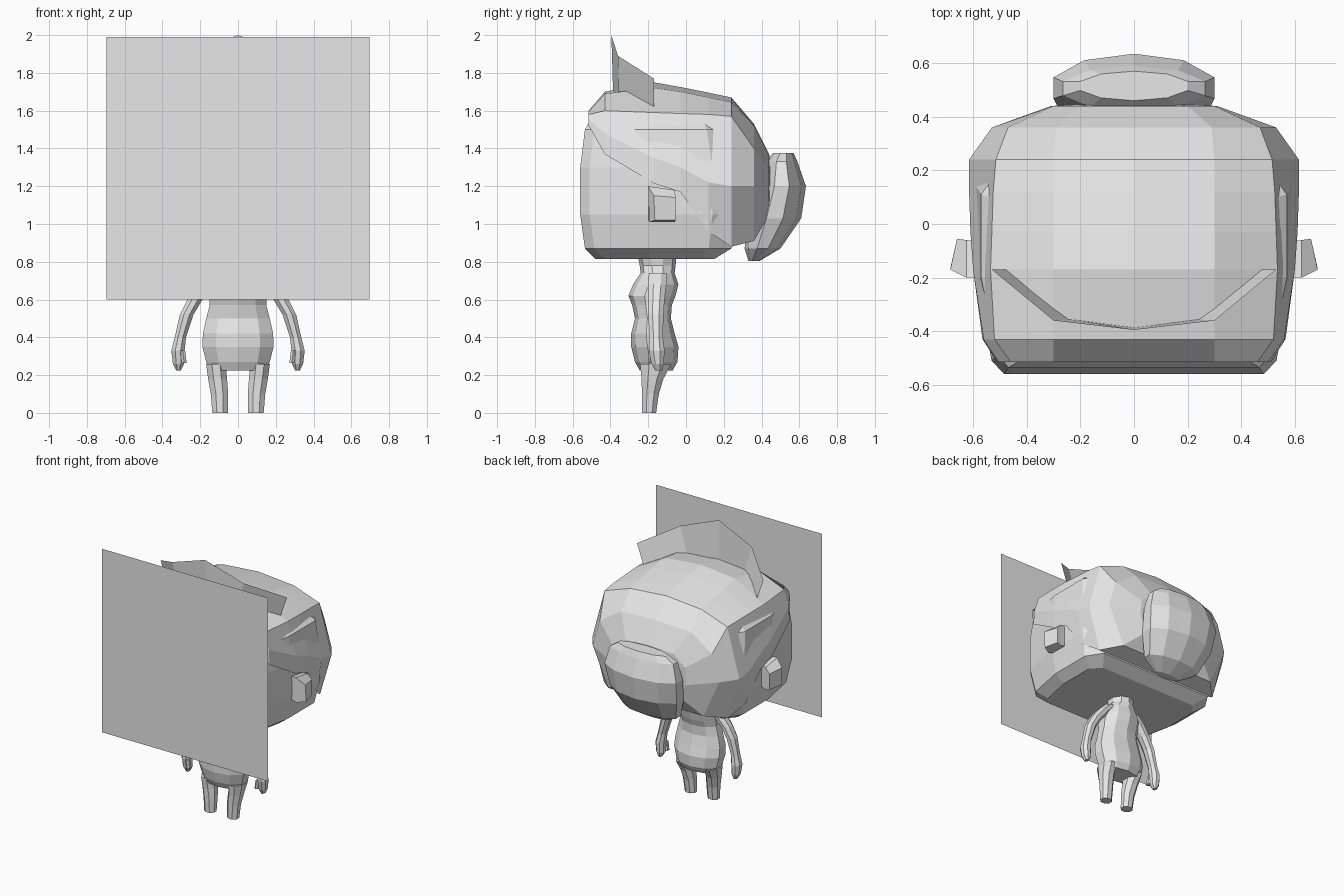
import bpy, bmesh, math

if "Cube" in bpy.data.objects:
    bpy.data.objects.remove(bpy.data.objects["Cube"])

grey = bpy.data.materials.new("plain_grey")
grey.diffuse_color = (0.8, 0.8, 0.8, 1)
grey.use_nodes = True
grey.node_tree.nodes["Principled BSDF"].inputs["Base Color"].default_value = grey.diffuse_color


def finish(name, bm):
    """Turn a bmesh into a flat shaded object."""
    bmesh.ops.recalc_face_normals(bm, faces=bm.faces[:])
    mesh = bpy.data.meshes.new(name)
    bm.to_mesh(mesh)
    bm.free()
    mesh.materials.append(grey)
    obj = bpy.data.objects.new(name, mesh)
    bpy.context.collection.objects.link(obj)
    return obj


def loft(name, rings, closed=True, caps=True):
    """Skin a row of equal sized point rings."""
    bm = bmesh.new()
    rows = [[bm.verts.new(p) for p in ring] for ring in rings]
    n = len(rows[0])
    for a, b in zip(rows, rows[1:]):
        for i in range(n if closed else n - 1):
            j = (i + 1) % n
            bm.faces.new((a[i], a[j], b[j], b[i]))
    if caps:
        bm.faces.new(rows[0])
        bm.faces.new(rows[-1])
    return finish(name, bm)


def oval(cx, rx, y0, y1, z, n=10):
    """Horizontal oval ring spanning y0 to y1."""
    cy, ry = (y0 + y1) / 2, (y1 - y0) / 2
    return [(cx + rx * math.cos(math.tau * (i + .5) / n) / math.cos(math.pi / n),
             cy + ry * math.sin(math.tau * (i + .5) / n), z) for i in range(n)]


def mirrored(half):
    """Half outline from the middle outwards, completed on the other side."""
    return [(-p[0],) + tuple(p[1:]) for p in reversed(half) if p[0] > 0] + list(half)


# Flat square panel in front of the head
loft("front_panel", [[(-.695, -.635, z), (.695, -.635, z)] for z in (.6, 1.99)],
     closed=False, caps=False)

# Boxy face block with chamfered corners: z, half width, front y, back y
face = []
for z, w, f, b in [(.815, .48, -.48, .15), (.87, .555, -.535, .24), (1.05, .59, -.56, .28),
                   (1.3, .59, -.56, .28), (1.5, .57, -.535, .22), (1.56, .5, -.5, .18)]:
    face.append([(x, y, z) for x, y in mirrored(
        [(.82 * w, f), (.9 * w, f + .05), (w, -.2), (w, .5 * b), (.86 * w, b)])])
loft("face_block", face)

# Hair shell: each station is an arch from the crown down to the hairline
stations = [
    (-.515, [(0, 1.6), (.3, 1.595), (.46, 1.58), (.5, 1.555), (.51, 1.52)]),
    (-.43, [(0, 1.7), (.3, 1.69), (.52, 1.60), (.56, 1.48), (.565, 1.37)]),
    (-.17, [(0, 1.75), (.3, 1.72), (.535, 1.59), (.6, 1.35), (.6, 1.215)]),
    (-.03, [(0, 1.725), (.3, 1.7), (.53, 1.585), (.61, 1.3), (.605, 1.17)]),
    (.12, [(0, 1.695), (.3, 1.67), (.525, 1.58), (.615, 1.22), (.58, .96)]),
    (.24, [(0, 1.67), (.3, 1.645), (.515, 1.57), (.615, 1.2), (.52, .88)]),
    (.36, [(0, 1.53), (.29, 1.52), (.47, 1.4), (.53, 1.2), (.4, .91)]),
    (.44, [(0, 1.37), (.2, 1.36), (.3, 1.28), (.31, 1.15), (.24, 1.05)])]
bm = bmesh.new()
rows = [[bm.verts.new((x, y, z)) for x, z in mirrored(h)] for y, h in stations]
for k, (a, b) in enumerate(zip(rows, rows[1:])):
    for i in range(len(a) - 1):
        bm.faces.new((a[i], a[i + 1], b[i + 1], b[i]))
    if k >= 5:  # underside of the back of the hair
        bm.faces.new((a[0], a[-1], b[-1], b[0]))
tip = bm.verts.new((0, .46, 1.2))
for i, v in enumerate(rows[-1]):
    bm.faces.new((v, rows[-1][(i + 1) % len(rows[-1])], tip))
# front lip folding back onto the forehead
lip = [bm.verts.new((v.co.x * .95, v.co.y + .06, v.co.z - .06)) for v in rows[0]]
for i in range(len(lip) - 1):
    bm.faces.new((rows[0][i], rows[0][i + 1], lip[i + 1], lip[i]))
finish("hair_shell", bm)

# Hair bun at the back
loft("hair_bun", [oval(0, rx, y0, y1, z) for z, rx, y0, y1 in [
    (.805, .1, .33, .39), (.87, .22, .31, .5), (1.03, .28, .33, .61),
    (1.2, .30, .38, .635), (1.33, .265, .42, .59), (1.375, .2, .46, .57)]])

# Standing crest, a thin bent sheet leaning outwards
crest_low = mirrored([(0, -.385, 1.66), (.23, -.355, 1.66), (.47, -.17, 1.6)])
crest_top = mirrored([(0, -.395, 2.0), (.30, -.36, 1.89), (.53, -.17, 1.77)])
loft("hair_crest", [crest_low, crest_top], closed=False, caps=False)

# Tapered block ears
for side, s in (("right", 1), ("left", -1)):
    loft(side + "_ear", [
        [(s * .57, y, z) for y, z in ((-.2, 1.03), (-.065, 1.03), (-.065, 1.18), (-.2, 1.2))],
        [(s * .625, y, z) for y, z in ((-.195, 1.01), (-.06, 1.01), (-.06, 1.18), (-.2, 1.2))],
        [(s * x, y, z) for x, y, z in ((.685, -.165, 1.02), (.66, -.055, 1.02),
                                       (.66, -.055, 1.14), (.685, -.17, 1.15))]])

# Torso: z, half width, front y, back y
loft("torso", [oval(0, w, f, b, z) for z, w, f, b in [
    (.225, .15, -.245, -.07), (.27, .168, -.27, -.045), (.35, .188, -.29, -.04),
    (.42, .186, -.29, -.06), (.5, .168, -.27, -.08), (.57, .15, -.285, -.075),
    (.62, .15, -.305, -.055), (.68, .145, -.28, -.04), (.74, .12, -.24, -.06),
    (.78, .085, -.245, -.055), (.83, .09, -.255, -.05)]])

for side, s in (("right", 1), ("left", -1)):
    # Tapered legs
    loft(side + "_leg", [oval(s * cx, rx, f, b, z, 8) for z, cx, rx, f, b in [
        (0, .095, .041, -.235, -.155), (.1, .098, .046, -.237, -.14),
        (.18, .108, .05, -.24, -.115), (.26, .117, .052, -.25, -.07)]])
    # Arms hanging outwards, ending in the hand
    loft(side + "_arm", [oval(s * cx, rx, f, b, z, 8) for z, cx, rx, f, b in [
        (.225, .315, .012, -.165, -.125), (.26, .315, .03, -.185, -.115),
        (.33, .318, .035, -.2, -.11), (.4, .305, .03, -.195, -.12),
        (.52, .272, .036, -.205, -.115), (.6, .228, .04, -.205, -.11),
        (.68, .165, .045, -.205, -.1), (.74, .11, .04, -.2, -.1)]])
    # Thumb
    loft(side + "_thumb", [oval(s * cx, .013, -.2, -.16, z, 6)
                           for z, cx in [(.265, .285), (.33, .293)]])
